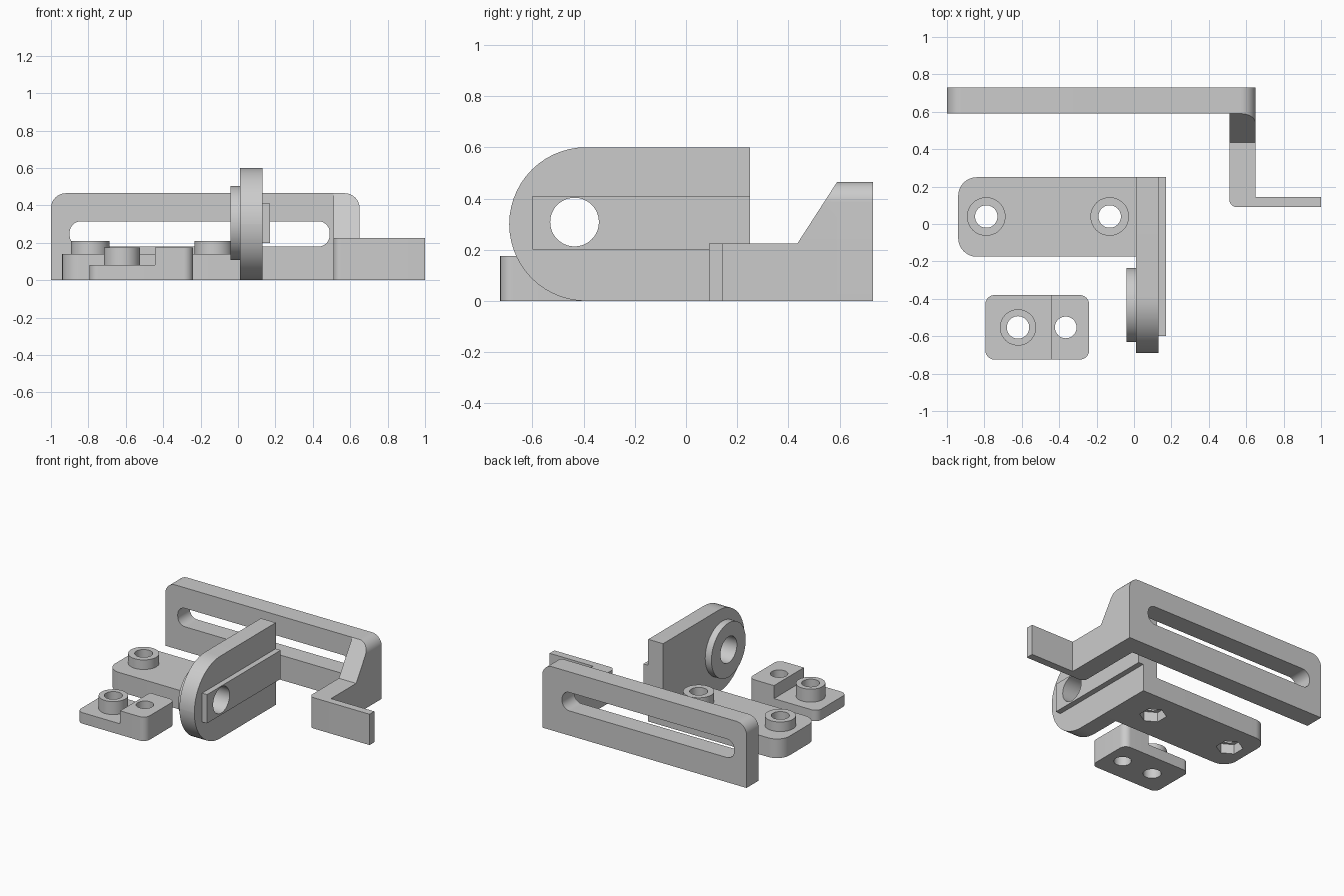
import bpy, bmesh
from math import cos, sin, tan, pi, radians
from mathutils import Vector

cube = bpy.data.objects.get("Cube")
if cube:
    bpy.data.objects.remove(cube, do_unlink=True)

GREY = (0.6, 0.6, 0.6, 1)
mat = bpy.data.materials.new("plain grey")
mat.use_nodes = True
mat.diffuse_color = GREY
mat.node_tree.nodes["Principled BSDF"].inputs["Base Color"].default_value = GREY


def rounded(corners, steps=14):
    """Outline from (u, v, radius) corners; a radius of 0 stays sharp."""
    out = []
    for i, (u, v, r) in enumerate(corners):
        p = Vector((u, v))
        if r == 0:
            out.append(p)
            continue
        a = (Vector(corners[i - 1][:2]) - p).normalized()
        b = (Vector(corners[(i + 1) % len(corners)][:2]) - p).normalized()
        half = a.angle(b) / 2
        centre = p + (a + b).normalized() * r / sin(half)
        start = (p + a * r / tan(half) - centre).normalized()
        end = (p + b * r / tan(half) - centre).normalized()
        sweep = pi - 2 * half
        for k in range(steps + 1):
            t = sweep * k / steps
            arc = (start * sin(sweep - t) + end * sin(t)) / sin(sweep)
            out.append(centre + arc * r)
    return out


def box(u0, u1, v0, v1, radii=(0, 0, 0, 0)):
    """Rectangle outline, radii counter-clockwise from lower left."""
    pts = [(u0, v0), (u1, v0), (u1, v1), (u0, v1)]
    return rounded([(u, v, r) for (u, v), r in zip(pts, radii)])


def circle(u, v, r, n=48, turn=0):
    return [Vector((u + r * cos(2 * pi * i / n + turn),
                    v + r * sin(2 * pi * i / n + turn))) for i in range(n)]


def prism(name, outline, axis, lo, hi):
    """Extrude an outline along an axis from lo to hi."""
    place = {"x": lambda p, d: (d, p.x, p.y),
             "y": lambda p, d: (p.x, d, p.y),
             "z": lambda p, d: (p.x, p.y, d)}[axis]
    bm = bmesh.new()
    face = bm.faces.new([bm.verts.new(place(p, lo)) for p in outline])
    geom = bmesh.ops.extrude_face_region(bm, geom=[face])["geom"]
    verts = [g for g in geom if isinstance(g, bmesh.types.BMVert)]
    shift = Vector(place(Vector((0, 0)), hi - lo))
    bmesh.ops.translate(bm, verts=verts, vec=shift)
    bmesh.ops.recalc_face_normals(bm, faces=bm.faces)
    mesh = bpy.data.meshes.new(name)
    bm.to_mesh(mesh)
    bm.free()
    mesh.materials.append(mat)
    ob = bpy.data.objects.new(name, mesh)
    bpy.context.collection.objects.link(ob)
    parts.append(ob)
    return ob


def cut(targets, cutter):
    """Cut each target with a boolean, then drop the cutter."""
    for ob in targets:
        mod = ob.modifiers.new("cut", "BOOLEAN")
        mod.operation, mod.solver, mod.object = "DIFFERENCE", "EXACT", cutter
        graph = bpy.context.evaluated_depsgraph_get()
        mesh = bpy.data.meshes.new_from_object(ob.evaluated_get(graph))
        ob.modifiers.clear()
        ob.data = mesh
    parts.remove(cutter)
    bpy.data.objects.remove(cutter, do_unlink=True)


parts = []

# Slotted bar
bar = prism("slotted_bar", box(-1, 0.65, 0, 0.465, (0, 0, 0.08, 0.08)), "y", 0.59, 0.73)
cut([bar], prism("slot", box(-0.9, 0.49, 0.18, 0.315, (0.06,) * 4), "y", 0.5, 0.8))

# Bent arm and the sloped gusset that joins it to the bar
arm = [(0.51, 0.09, 0.04), (1, 0.09, 0), (1, 0.145, 0),
       (0.65, 0.145, 0), (0.65, 0.59, 0), (0.51, 0.59, 0)]
prism("bent_arm", rounded(arm), "z", 0, 0.225)
gusset = prism("arm_gusset", box(0.51, 0.65, 0.225, 0.465, (0, 0, 0.08, 0)), "y", 0.43, 0.59)
slope = rounded([(0.435, 0.225, 0), (0.59, 0.465, 0), (0.59, 0.6, 0),
                 (0.3, 0.6, 0), (0.3, 0.225, 0)])
cut([gusset], prism("slope_cutter", slope, "x", 0.4, 0.8))

# Base plate with two bosses, through holes and nut pockets
plate = prism("base_plate", box(-0.94, 0.01, -0.175, 0.25, (0.1, 0, 0, 0.1)), "z", 0, 0.14)
for side, x in (("outer", -0.79), ("inner", -0.13)):
    boss = prism(side + "_boss", circle(x, 0.04, 0.103), "z", 0.14, 0.21)
    cut([plate, boss], prism("hole", circle(x, 0.04, 0.06), "z", -0.1, 0.3))
    cut([plate], prism("pocket", circle(x, 0.04, 0.09, 6, radians(90)), "z", -0.1, 0.07))

# Upright plate with a round end, a collar and a guide rail
upright = prism("upright_plate", box(-0.69, 0.25, 0, 0.6, (0.2999, 0, 0, 0.2999)), "x", 0.01, 0.13)
collar = prism("pivot_collar", circle(-0.434, 0.306, 0.198, 64), "x", -0.04, 0.01)
rail = prism("guide_rail", box(-0.6, 0.25, 0.2, 0.41), "x", 0.13, 0.17)
cut([upright, collar, rail], prism("pivot_hole", circle(-0.435, 0.308, 0.095), "x", -0.2, 0.3))

# Small clamp: thin base, raised block and boss
base = prism("clamp_base", box(-0.795, -0.445, -0.725, -0.38, (0.05, 0, 0, 0.05)), "z", 0, 0.08)
block = prism("clamp_block", box(-0.445, -0.24, -0.725, -0.38, (0, 0.05, 0.05, 0)), "z", 0, 0.175)
boss = prism("clamp_boss", circle(-0.62, -0.553, 0.097), "z", 0.08, 0.175)
cut([base, boss], prism("hole", circle(-0.62, -0.553, 0.06), "z", -0.1, 0.3))
cut([block], prism("hole", circle(-0.365, -0.553, 0.058), "z", -0.1, 0.3))

# Smooth the curved walls, keep the edges sharp
bpy.ops.object.select_all(action="DESELECT")
for ob in parts:
    ob.select_set(True)
bpy.context.view_layer.objects.active = parts[0]
bpy.ops.object.shade_smooth_by_angle(angle=radians(30))
